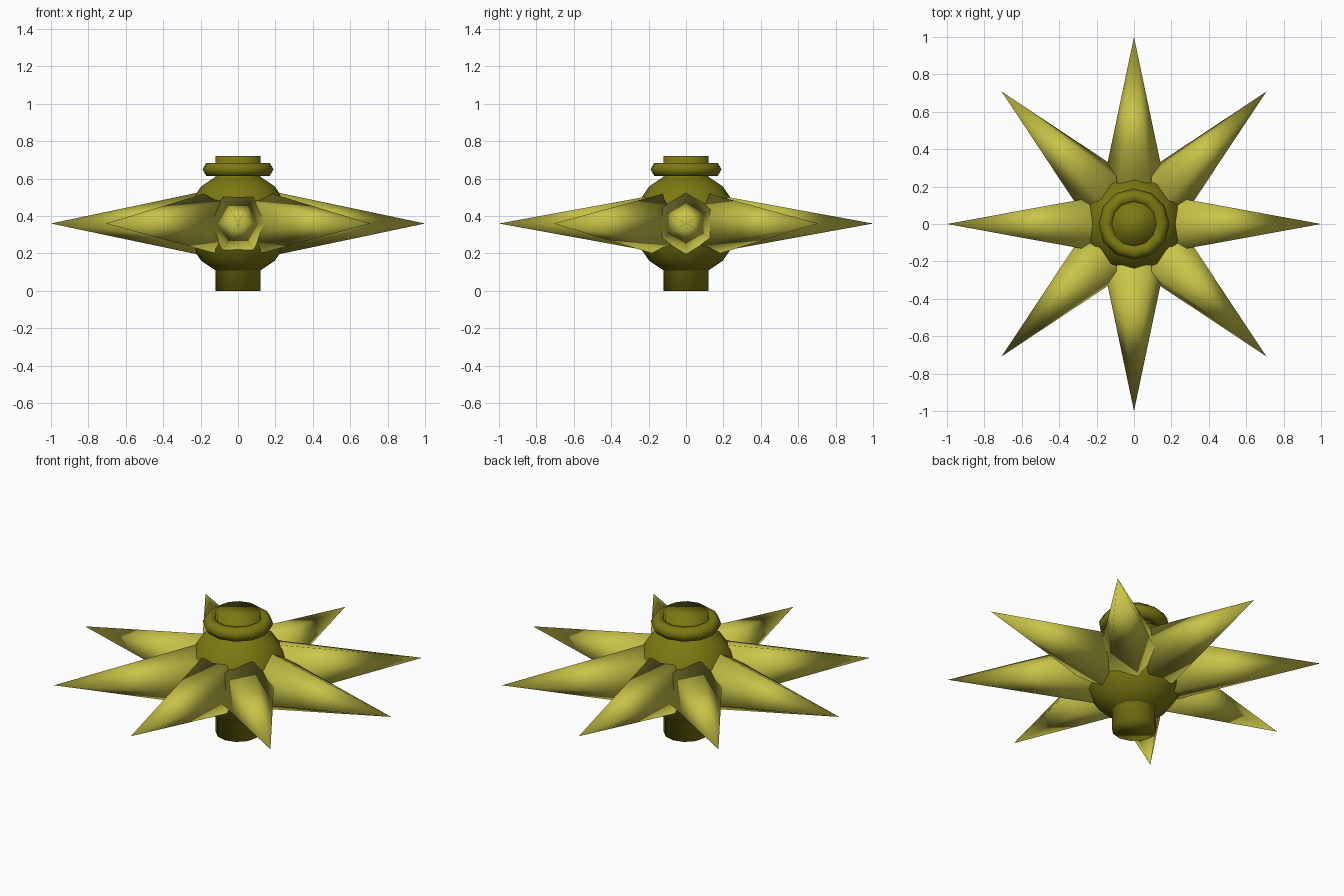
import bpy, math
from mathutils import Vector

if "Cube" in bpy.data.objects:
    bpy.data.objects.remove(bpy.data.objects["Cube"])


def material(name, rgb):
    m = bpy.data.materials.new(name)
    m.diffuse_color = (*rgb, 1)
    m.use_nodes = True
    m.node_tree.nodes["Principled BSDF"].inputs["Base Color"].default_value = m.diffuse_color
    return m


dark = material("dark olive", (0.20, 0.19, 0.006))
light = material("light olive", (0.58, 0.55, 0.065))
MID = 0.36  # height of the hub centre


def finish(name, mat):
    ob = bpy.context.object
    ob.name = name
    ob.data.materials.append(mat)
    bpy.ops.object.shade_smooth()
    return ob


# Hub ball
bpy.ops.mesh.primitive_uv_sphere_add(segments=12, ring_count=8, radius=0.28,
                                     location=(0, 0, MID))
finish("hub", dark)

# Axle running through the hub
bpy.ops.mesh.primitive_cylinder_add(vertices=12, radius=0.12, depth=0.72,
                                    location=(0, 0, MID))
finish("axle", dark)

# Collar ring near the top of the axle
bpy.ops.mesh.primitive_torus_add(major_segments=12, minor_segments=6,
                                 major_radius=0.15, minor_radius=0.04,
                                 location=(0, 0, 0.65))
finish("collar", dark)

# Eight six-sided spikes, each tipped over from upright towards its direction
BASE, TIP, RADIUS = 0.22, 1.0, 0.164
for i in range(8):
    a = i * math.pi / 4
    d = Vector((math.cos(a), math.sin(a), 0))
    bpy.ops.mesh.primitive_cone_add(vertices=6, radius1=RADIUS, radius2=0,
                                    depth=TIP - BASE)
    ob = finish(f"spike_{i + 1}", light)
    # put a cone corner on local +x before tipping
    for v in ob.data.vertices:
        v.co.x, v.co.y = v.co.y, -v.co.x
    ob.rotation_mode = 'QUATERNION'
    ob.rotation_quaternion = Vector((0, 0, 1)).rotation_difference(d)
    ob.location = d * (BASE + TIP) / 2 + Vector((0, 0, MID))
